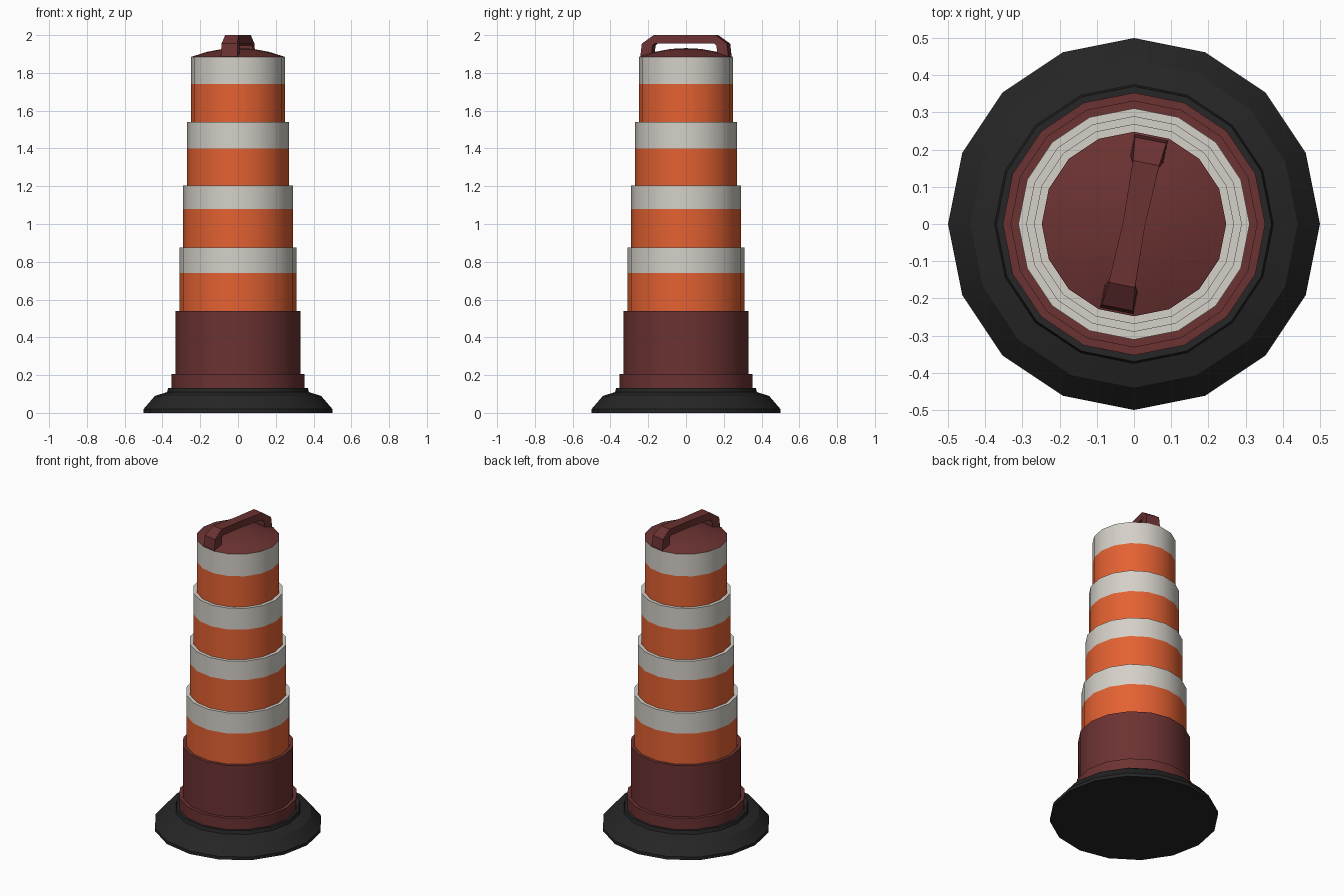
import bpy, bmesh, math

SIDES = 16

cube = bpy.data.objects.get("Cube")
if cube:
    bpy.data.objects.remove(cube, do_unlink=True)


def material(name, rgb):
    m = bpy.data.materials.new(name)
    m.use_nodes = True
    color = (*rgb, 1.0)
    m.diffuse_color = color
    bsdf = m.node_tree.nodes["Principled BSDF"]
    bsdf.inputs["Base Color"].default_value = color
    bsdf.inputs["Roughness"].default_value = 0.8
    return m


black = material("black rubber", (0.019, 0.019, 0.019))
maroon = material("dark red plastic", (0.15, 0.032, 0.032))
orange = material("orange band", (0.77, 0.12, 0.032))
white = material("off white band", (0.66, 0.63, 0.58))


def finish(name, bm, mats):
    mesh = bpy.data.meshes.new(name)
    bm.to_mesh(mesh)
    bm.free()
    for m in mats:
        mesh.materials.append(m)
    ob = bpy.data.objects.new(name, mesh)
    bpy.context.collection.objects.link(ob)
    bpy.ops.object.select_all(action="DESELECT")
    ob.select_set(True)
    bpy.context.view_layer.objects.active = ob
    bpy.ops.object.shade_smooth_by_angle(angle=math.radians(30))
    return ob


def lathe(name, profile, mats, split=None):
    """Revolve an (r, z) profile listed upwards; faces above split use slot 1."""
    bm = bmesh.new()
    turn = 2 * math.pi / SIDES
    rings = [[bm.verts.new((r * math.cos(i * turn), r * math.sin(i * turn), z))
              for i in range(SIDES)] for r, z in profile]
    for low, high in zip(rings, rings[1:]):
        for i in range(SIDES):
            j = (i + 1) % SIDES
            face = bm.faces.new((low[i], low[j], high[j], high[i]))
            if split and face.calc_center_median().z > split:
                face.material_index = 1
    bmesh.ops.remove_doubles(bm, verts=bm.verts, dist=1e-5)
    return finish(name, bm, mats)


# Rubber foot
lathe("rubber_base", [(0, 0), (0.5, 0), (0.5, 0.02), (0.44, 0.09),
                      (0.375, 0.11), (0.37, 0.132), (0.35, 0.132)], [black])

# Plain lower drum with collar
lathe("lower_drum", [(0.353, 0.125), (0.353, 0.205), (0.332, 0.205),
                     (0.332, 0.54), (0.305, 0.54)], [maroon])

# Four stepped tiers, each orange below and white above
tiers = [(0.311, 0.54, 0.74, 0.875), (0.29, 0.875, 1.08, 1.205),
         (0.269, 1.205, 1.40, 1.54), (0.248, 1.54, 1.74, 1.885)]
for n, (r, bottom, split, top) in enumerate(tiers, 1):
    lathe(f"striped_tier_{n}", [(r, bottom), (r, split), (r, top), (r - 0.025, top)],
          [orange, white], split)

# Domed lid
lathe("domed_lid", [(0.248, 1.885), (0.165, 1.911), (0.08, 1.927), (0, 1.931)], [maroon])

# Carry handle: half sections (outer r, outer z, inner r, inner z, half width)
half = [(0.238, 1.88, 0.18, 1.88, 0.046), (0.23, 1.955, 0.173, 1.945, 0.043),
        (0.167, 2.0, 0.16, 1.956, 0.036)]
middle = [(0, 2.0, 0, 1.956, 0.03)]
sections = half + middle + [(-a, b, -c, d, w) for a, b, c, d, w in reversed(half)]
bm = bmesh.new()
loops = []
for ro, zo, ri, zi, w in sections:
    loops.append([bm.verts.new(p) for p in
                  ((-w, ro, zo), (w, ro, zo), (w, ri, zi), (-w, ri, zi))])
for a, b in zip(loops, loops[1:]):
    for i in range(4):
        j = (i + 1) % 4
        bm.faces.new((a[i], a[j], b[j], b[i]))
bm.faces.new(loops[0])
bm.faces.new(loops[-1])
bmesh.ops.recalc_face_normals(bm, faces=bm.faces)
handle = finish("carry_handle", bm, [maroon])
handle.rotation_euler.z = -math.pi / SIDES
